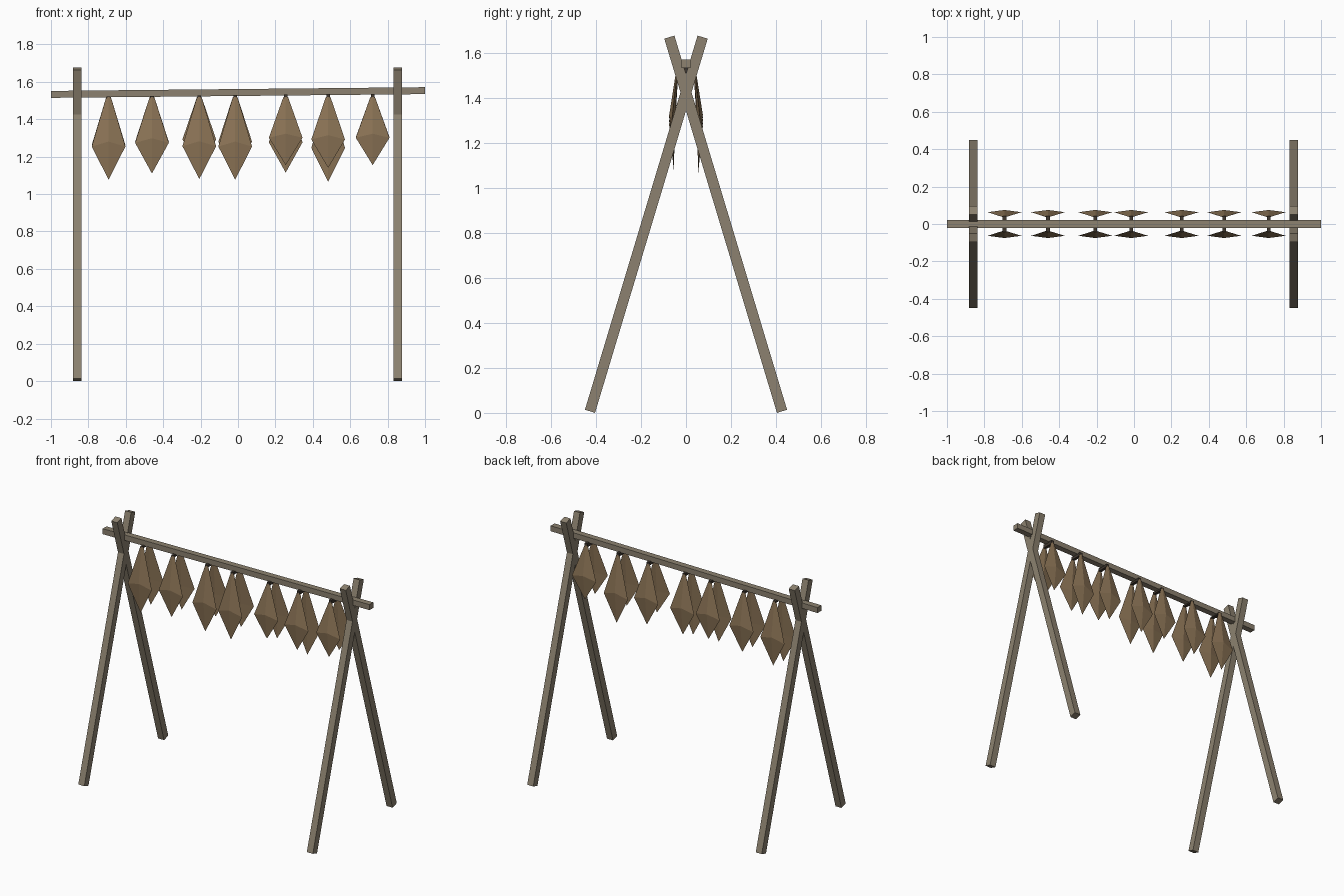
import bpy, bmesh
from mathutils import Vector, Matrix

if "Cube" in bpy.data.objects:
    bpy.data.objects.remove(bpy.data.objects["Cube"])


def material(name, rgb):
    m = bpy.data.materials.new(name)
    m.diffuse_color = (*rgb, 1)
    m.use_nodes = True
    m.node_tree.nodes["Principled BSDF"].inputs["Base Color"].default_value = m.diffuse_color
    return m


WOOD = material("weathered wood", (0.265, 0.222, 0.16))
FISH = material("dried fish tan", (0.262, 0.175, 0.093))
TWINE = material("dark twine", (0.05, 0.038, 0.028))


def finish(bm, name, mat):
    bmesh.ops.recalc_face_normals(bm, faces=bm.faces)
    me = bpy.data.meshes.new(name)
    bm.to_mesh(me)
    bm.free()
    me.materials.append(mat)
    ob = bpy.data.objects.new(name, me)
    bpy.context.collection.objects.link(ob)
    return ob


def bar(name, start, end, width, depth, mat):
    """Square-ended beam; width and depth are measured across its length."""
    a, b = Vector(start), Vector(end)
    z = (b - a).normalized()
    side = Vector((0, 1, 0)) if abs(z.x) > 0.7 else Vector((1, 0, 0))
    y = z.cross(side).normalized()
    x = y.cross(z)
    bm = bmesh.new()
    rot = Matrix((x, y, z)).transposed().to_4x4()
    mat4 = (Matrix.Translation((a + b) / 2) @ rot
            @ Matrix.Diagonal((width, depth, (b - a).length, 1)))
    bmesh.ops.create_cube(bm, size=1, matrix=mat4)
    return finish(bm, name, mat)


def hanging_fish(name, x, side, length):
    """Flattened four-sided spindle with a blunt top, leaning slightly outwards."""
    top = 1.52

    def ring(frac, half_w, y_in, y_mid, y_out, ridge):
        z = top - frac * length
        return [bm.verts.new((x + dx, side * y, zz)) for dx, y, zz in (
            (-half_w, y_mid, z), (0, y_out, top - ridge * length),
            (half_w, y_mid, z), (0, y_in, z))]

    bm = bmesh.new()
    neck = ring(0, 0.012, 0.034, 0.039, 0.044, 0)
    belly = ring(0.60, 0.09, 0.05, 0.063, 0.075, 0.54)
    tip = bm.verts.new((x, side * 0.054, top - length))
    bm.faces.new(neck)
    for i in range(4):
        j = (i + 1) % 4
        bm.faces.new((neck[i], neck[j], belly[j], belly[i]))
        bm.faces.new((belly[i], belly[j], tip))
    return finish(bm, name, FISH)


# Crossed legs at both ends
for end, x in (("left", -0.86), ("right", 0.853)):
    for label, s in (("front", 1), ("back", -1)):
        bar(f"{label}_{end}_leg", (x, -0.427 * s, 0.007), (x, 0.074 * s, 1.671),
            0.045, 0.047, WOOD)

# Slightly sloping crossbar
bar("crossbar", (-1, 0, 1.533), (1, 0, 1.553), 0.041, 0.037, WOOD)

# Pairs of fish: x position, front length, back length
PAIRS = ((-0.692, 0.443, 0.43), (-0.46, 0.41, 0.40), (-0.207, 0.44, 0.38),
         (-0.015, 0.443, 0.40), (0.255, 0.365, 0.405), (0.482, 0.38, 0.455),
         (0.72, 0.365, 0.36))
for n, (x, front, back) in enumerate(PAIRS, 1):
    hanging_fish(f"front_fish_{n}", x, -1, front)
    hanging_fish(f"back_fish_{n}", x, 1, back)
    # Twine joining the pair under the crossbar
    low, high = 1.511, 1.529 + 0.01 * x
    mid = (low + high) / 2
    bar(f"twine_{n}", (x, -0.042, mid), (x, 0.042, mid), 0.02, high - low, TWINE)
